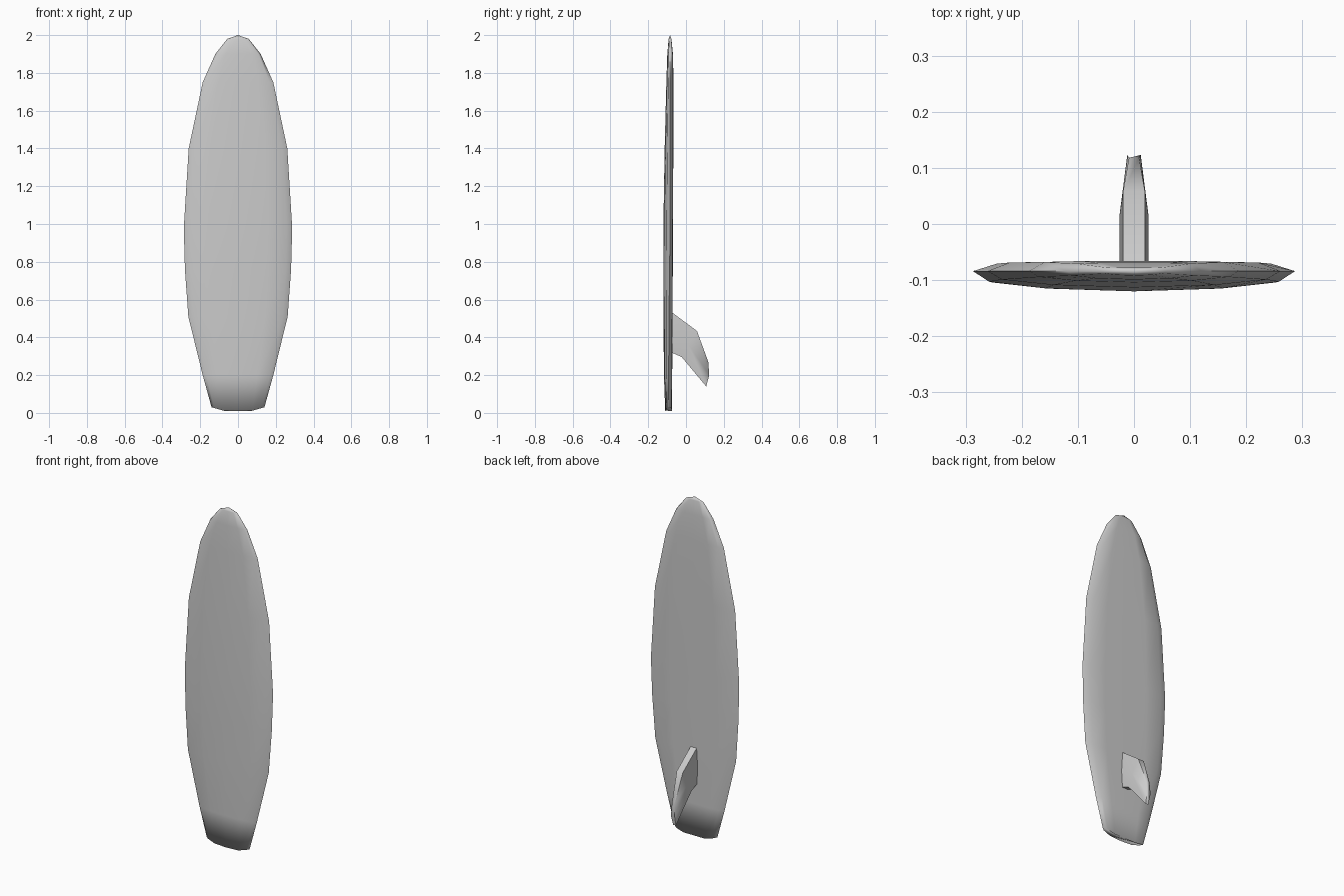
import bpy
import bmesh
import math

cube = bpy.data.objects.get("Cube")
if cube:
    bpy.data.objects.remove(cube, do_unlink=True)

grey = bpy.data.materials.new("plain grey")
grey.use_nodes = True
grey.diffuse_color = (0.6, 0.6, 0.6, 1)
grey.node_tree.nodes["Principled BSDF"].inputs["Base Color"].default_value = (0.6, 0.6, 0.6, 1)


def loft(name, rings, angle):
    """Skin a list of equal closed rings, cap both ends and shade smooth."""
    bm = bmesh.new()
    loops = [[bm.verts.new(p) for p in ring] for ring in rings]
    for a, b in zip(loops, loops[1:]):
        for i in range(len(a)):
            j = (i + 1) % len(a)
            bm.faces.new((a[i], a[j], b[j], b[i]))
    bm.faces.new(loops[0])
    bm.faces.new(loops[-1])
    bmesh.ops.remove_doubles(bm, verts=bm.verts, dist=0.0005)
    bmesh.ops.recalc_face_normals(bm, faces=bm.faces)
    mesh = bpy.data.meshes.new(name)
    bm.to_mesh(mesh)
    bm.free()
    mesh.materials.append(grey)
    obj = bpy.data.objects.new(name, mesh)
    bpy.context.collection.objects.link(obj)
    bpy.ops.object.select_all(action='DESELECT')
    obj.select_set(True)
    bpy.context.view_layer.objects.active = obj
    bpy.ops.object.shade_smooth_by_angle(angle=math.radians(angle))
    return obj


# Board: height, half width, front, rim and back depth of each section
stations = [
    (0.03, 0.14, -0.110, -0.092, -0.075),
    (0.20, 0.187, -0.117, -0.092, -0.073),
    (0.51, 0.263, -0.119, -0.090, -0.071),
    (0.76, 0.281, -0.120, -0.087, -0.070),
    (0.98, 0.287, -0.120, -0.084, -0.069),
    (1.40, 0.261, -0.113, -0.084, -0.067),
    (1.75, 0.187, -0.104, -0.084, -0.066),
    (1.90, 0.12, -0.099, -0.084, -0.069),
    (1.98, 0.057, -0.092, -0.084, -0.077),
    (2.00, 0.0, -0.084, -0.084, -0.084),
]

# Half section: share of the width, and depth from rim (0) to front (-1) or back (1)
half = [(0.55, -0.85), (0.9, -0.52), (1, 0), (0.85, 0.9), (0.5, 1)]
section = [(0, -1)] + half + [(0, 1)] + [(-u, d) for u, d in reversed(half)]


def board_ring(z, w, front, rim, back):
    ring = []
    for u, d in section:
        y = rim + (d * (back - rim) if d > 0 else d * (rim - front))
        # The tail end bows down towards the middle
        drop = 0.02 * min(1, 2 * (1 - abs(u))) if z < 0.1 else 0
        ring.append((u * w, y, z - drop))
    return ring


loft("board", [board_ring(*s) for s in stations], 100)

# Fin: leading, middle and trailing point (y, z) and half thickness, root to tip
fin_sections = [
    ((-0.085, 0.54), (-0.085, 0.42), (-0.085, 0.318), 0.026),
    ((-0.065, 0.525), (-0.065, 0.41), (-0.065, 0.315), 0.026),
    ((0.058, 0.434), (0.014, 0.36), (-0.022, 0.295), 0.026),
    ((0.118, 0.27), (0.123, 0.20), (0.107, 0.14), 0.012),
]
rings = []
for lead, mid, trail, t in fin_sections:
    side = [(0.75 * t, *lead), (t, *mid), (0.75 * t, *trail)]
    rings.append(side + [(-x, y, z) for x, y, z in reversed(side)])
loft("fin", rings, 80)
